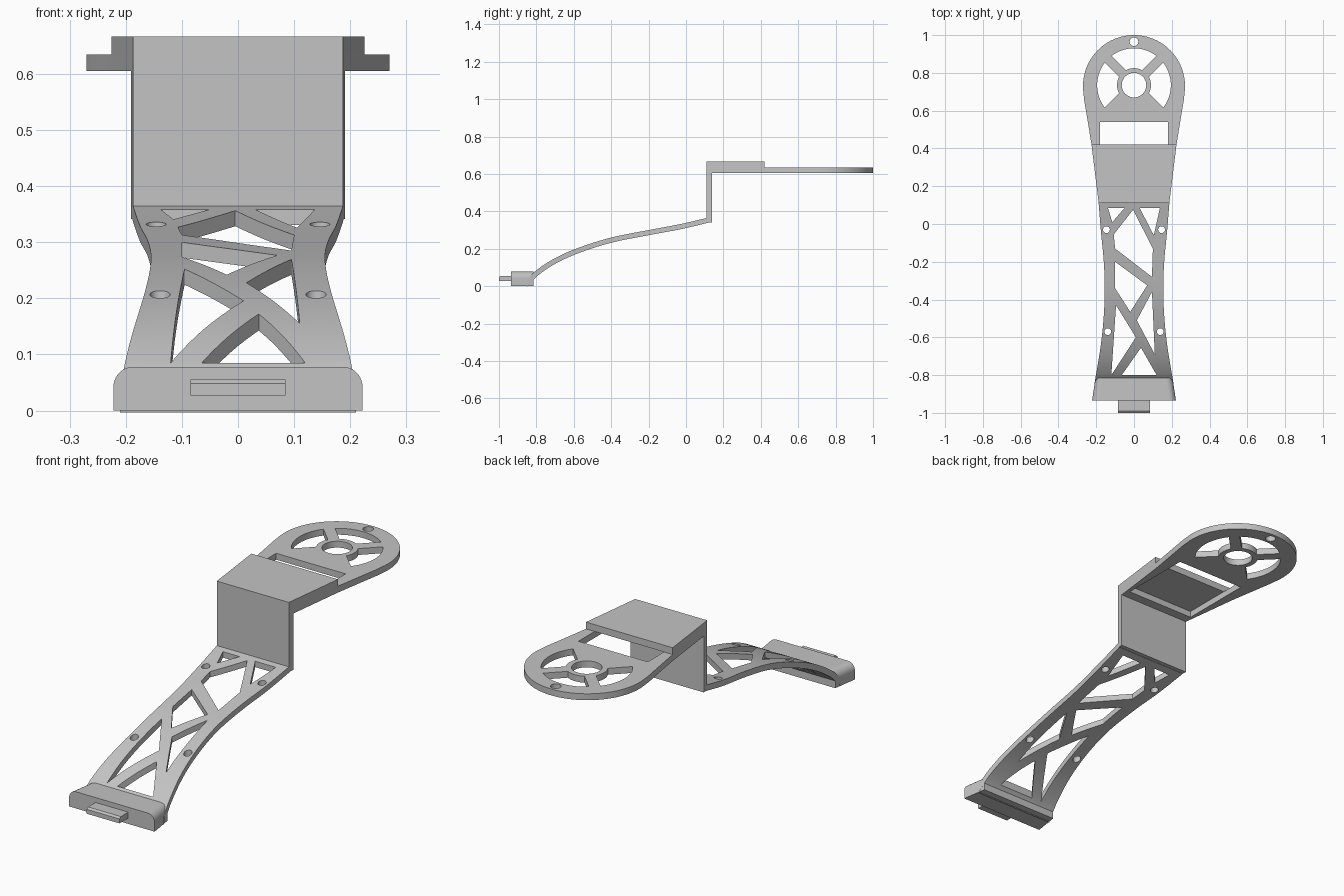
import bpy, bmesh
from math import sin, cos, asin, radians, sqrt, pi

cube = bpy.data.objects.get("Cube")
if cube:
    bpy.data.objects.remove(cube, do_unlink=True)

grey = bpy.data.materials.new("plain_grey")
grey.use_nodes = True
colour = (0.55, 0.55, 0.55, 1)
grey.diffuse_color = colour
grey.node_tree.nodes["Principled BSDF"].inputs["Base Color"].default_value = colour


def finish(name, bm):
    bmesh.ops.recalc_face_normals(bm, faces=bm.faces)
    mesh = bpy.data.meshes.new(name)
    bm.to_mesh(mesh)
    bm.free()
    mesh.materials.append(grey)
    obj = bpy.data.objects.new(name, mesh)
    bpy.context.collection.objects.link(obj)
    return obj


def loft(name, rings):
    """Skin a row of matching closed rings and cap both ends."""
    bm = bmesh.new()
    rows = [[bm.verts.new(p) for p in ring] for ring in rings]
    n = len(rows[0])
    for a, b in zip(rows, rows[1:]):
        for i in range(n):
            j = (i + 1) % n
            bm.faces.new((a[i], a[j], b[j], b[i]))
    bm.faces.new(rows[0])
    bm.faces.new(rows[-1])
    return finish(name, bm)


def plates(name, outlines, z0, z1):
    """Upright prisms from flat outlines, all in one mesh."""
    bm = bmesh.new()
    for outline in outlines:
        face = bm.faces.new([bm.verts.new((x, y, z0)) for x, y in outline])
        new = bmesh.ops.extrude_face_region(bm, geom=[face])["geom"]
        moved = [v for v in new if isinstance(v, bmesh.types.BMVert)]
        bmesh.ops.translate(bm, verts=moved, vec=(0, 0, z1 - z0))
    return finish(name, bm)


def section(y, half, z0, z1):
    return [(-half, y, z0), (half, y, z0), (half, y, z1), (-half, y, z1)]


def arc(cx, cy, r, a0, a1, n):
    return [(cx + r * cos(a0 + (a1 - a0) * i / n),
             cy + r * sin(a0 + (a1 - a0) * i / n)) for i in range(n + 1)]


def circle(cx, cy, r, n=32):
    return arc(cx, cy, r, 0, 2 * pi, n)[:-1]


def cut(target, outlines):
    cutter = plates("cutter", outlines, -0.5, 1.5)
    cutter.hide_render = True
    mod = target.modifiers.new("openings", "BOOLEAN")
    mod.operation = "DIFFERENCE"
    mod.solver = "EXACT"
    mod.object = cutter
    bpy.context.view_layer.objects.active = target
    bpy.ops.object.modifier_apply(modifier=mod.name)
    bpy.data.objects.remove(cutter, do_unlink=True)


def curve_through(points):
    """Smooth function running through the given points."""
    def slope(i):
        a, b = points[max(i - 1, 0)], points[min(i + 1, len(points) - 1)]
        return (b[1] - a[1]) / (b[0] - a[0])

    def value(t):
        i = 0
        while i < len(points) - 2 and t > points[i + 1][0]:
            i += 1
        (t0, v0), (t1, v1) = points[i], points[i + 1]
        h = t1 - t0
        u = (t - t0) / h
        return (v0 * (1 + 2 * u) * (1 - u) ** 2 + slope(i) * h * u * (1 - u) ** 2
                + v1 * u * u * (3 - 2 * u) + slope(i + 1) * h * u * u * (u - 1))
    return value


# Curved arm with a waisted outline
height = curve_through([(-0.85, 0.035), (-0.8, 0.085), (-0.7, 0.15), (-0.57, 0.207),
                        (-0.4, 0.26), (-0.2, 0.3), (-0.03, 0.332), (0.12, 0.367)])
half_width = curve_through([(-0.85, 0.21), (-0.65, 0.177), (-0.5, 0.161), (-0.35, 0.155),
                            (-0.2, 0.16), (-0.04, 0.175), (0.12, 0.188)])
rings = []
steps = 48
for i in range(steps + 1):
    y = -0.85 + 0.97 * i / steps
    s = (height(min(y + 0.005, 0.12)) - height(y - 0.005)) / 0.01
    rings.append(section(y, half_width(y), height(y) - 0.027 * sqrt(1 + s * s), height(y)))
arm = loft("curved_arm", rings)

# Truss openings and screw holes in the arm
truss = [
    [(-0.138, 0.085), (-0.05, 0.085), (-0.115, 0.01)],
    [(0.03, 0.085), (0.137, 0.085), (0.105, -0.06)],
    [(-0.005, 0.075), (-0.107, -0.055), (-0.1, -0.13), (0.095, -0.28), (0.1, -0.13)],
    [(-0.1, -0.2), (0.07, -0.325), (-0.02, -0.465), (-0.1, -0.34)],
    [(-0.095, -0.43), (0.01, -0.6), (-0.12, -0.8)],
    [(0.095, -0.36), (0.015, -0.51), (0.11, -0.69)],
    [(0.037, -0.655), (-0.065, -0.8), (0.12, -0.8)],
]
screws = [circle(side * x, y, 0.018, 24) for side in (-1, 1)
          for x, y in ((0.146, -0.03), (0.139, -0.57))]
cut(arm, truss + screws)


# Upright wall and raised cover, widening towards the back
def taper(y):
    return 0.187 + (y - 0.11) * 0.1226


loft("upright_wall", [section(y, taper(y), 0.341, 0.667) for y in (0.11, 0.14)])
loft("raised_cover", [section(y, taper(y), 0.635, 0.667) for y in (0.14, 0.42)])

# Round head plate with its slot, spoked wheel and screw hole
side = [(taper(0.14), 0.14), (taper(0.42), 0.42), (0.246, 0.55), (0.263, 0.65)]
head = plates("head_plate", [side + arc(0, 0.73, 0.27, radians(-6), radians(186), 64)
                             + [(-x, y) for x, y in reversed(side)]], 0.605, 0.635)
openings = [[(-0.18, 0.185), (0.18, 0.185), (0.18, 0.54), (-0.18, 0.54)],
            circle(0, 0.735, 0.065, 40), circle(0, 0.965, 0.023)]
for middle in (0, pi / 2, pi):
    outer = pi / 4 - asin(0.025 / 0.195)
    inner = pi / 4 - asin(0.025 / 0.09)
    openings.append(arc(0, 0.735, 0.195, middle - outer, middle + outer, 20)
                    + arc(0, 0.735, 0.09, middle + inner, middle - inner, 12))
cut(head, openings)


# Foot block with rounded upper corners
def foot_ring(y, half):
    r = 0.036
    right = arc(half - r, 0.078 - r, r, 0, pi / 2, 10)
    outline = [(half, 0)] + right + [(-x, z) for x, z in reversed(right)] + [(-half, 0)]
    return [(x, y, z) for x, z in outline]


loft("foot_block", [foot_ring(-0.935, 0.222), foot_ring(-0.815, 0.204)])

# Latch tab with a bevelled upper front edge
loft("latch_tab", [section(-1.0, 0.085, 0.027, 0.048), section(-0.99, 0.085, 0.027, 0.055),
                   section(-0.93, 0.085, 0.027, 0.055)])

# Smooth shading with crisp edges
for obj in bpy.context.scene.objects:
    obj.select_set(obj.type == "MESH")
bpy.context.view_layer.objects.active = arm
bpy.ops.object.shade_smooth_by_angle(angle=radians(25))
